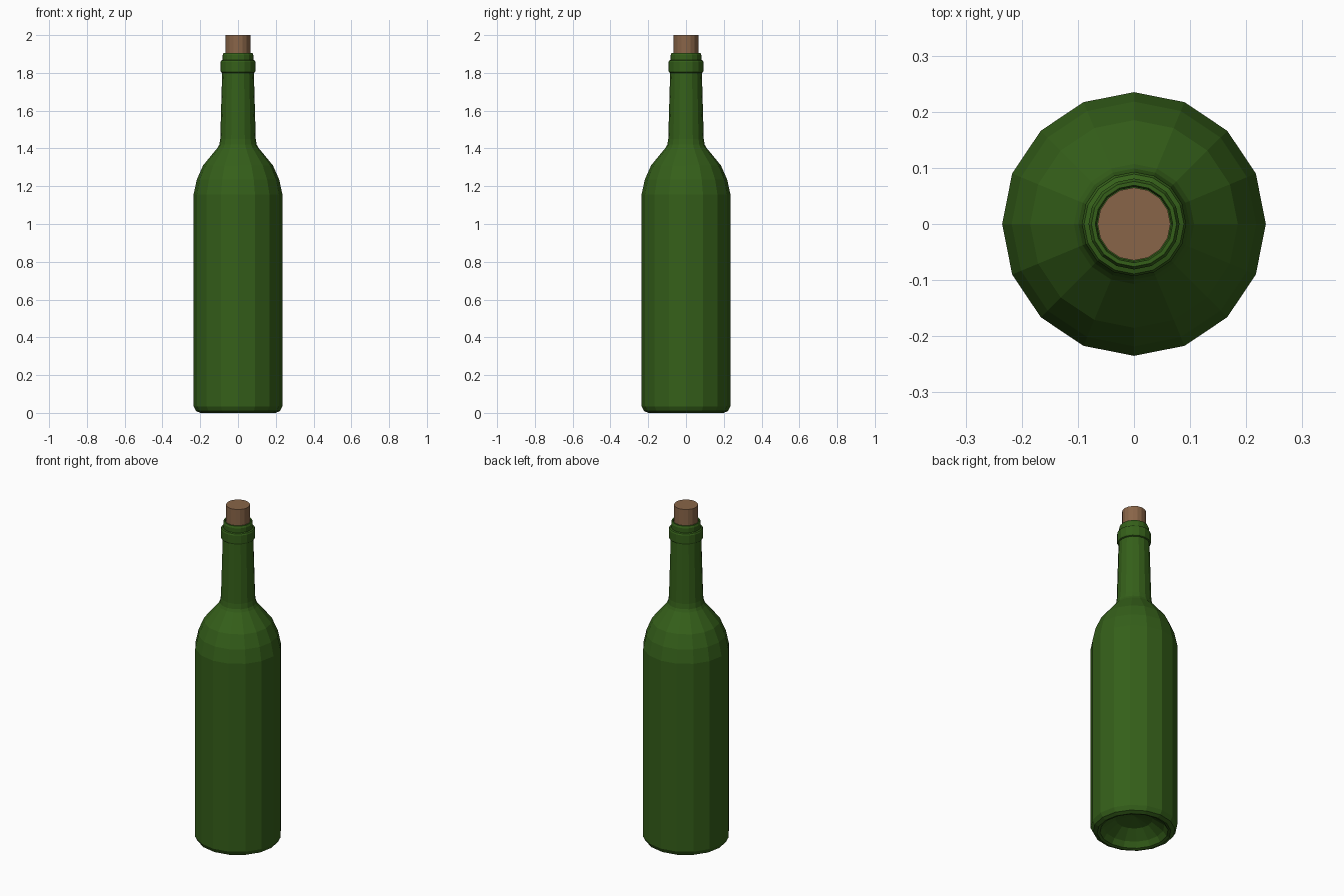
import bpy, bmesh
from math import cos, sin, pi

if "Cube" in bpy.data.objects:
    bpy.data.objects.remove(bpy.data.objects["Cube"])

SIDES = 16


def material(name, color):
    m = bpy.data.materials.new(name)
    m.diffuse_color = color
    m.use_nodes = True
    m.node_tree.nodes["Principled BSDF"].inputs["Base Color"].default_value = m.diffuse_color
    return m


def lathe(name, profile, mat):
    """Revolve (radius, z) points around z; radius 0 makes a pole."""
    bm = bmesh.new()
    rings = []
    for r, z in profile:
        if r == 0:
            rings.append([bm.verts.new((0, 0, z))] * SIDES)
        else:
            rings.append([bm.verts.new((r * cos(2 * pi * i / SIDES),
                                        r * sin(2 * pi * i / SIDES), z))
                          for i in range(SIDES)])
    for a, b in zip(rings, rings[1:]):
        for i in range(SIDES):
            j = (i + 1) % SIDES
            bm.faces.new(dict.fromkeys((a[i], a[j], b[j], b[i])))
    bmesh.ops.recalc_face_normals(bm, faces=bm.faces)
    me = bpy.data.meshes.new(name)
    bm.to_mesh(me)
    bm.free()
    me.materials.append(mat)
    ob = bpy.data.objects.new(name, me)
    bpy.context.collection.objects.link(ob)
    return ob


glass = material("green_glass", (0.035, 0.115, 0.01, 1))
cork = material("cork", (0.25, 0.13, 0.065, 1))

# Glass bottle: punt, base, body, shoulder, neck, collar, lip, mouth
lathe("bottle", [
    (0, 0.10), (0.10, 0.08), (0.165, 0.035), (0.185, 0.005), (0.20, 0.0),
    (0.222, 0.01), (0.235, 0.035),
    (0.235, 1.157), (0.218, 1.235), (0.185, 1.31), (0.107, 1.405),
    (0.099, 1.42), (0.094, 1.45),
    (0.084, 1.80), (0.09, 1.803), (0.093, 1.81), (0.093, 1.857), (0.089, 1.865),
    (0.081, 1.868), (0.081, 1.895), (0.076, 1.906), (0.069, 1.906),
    (0.066, 1.895), (0.066, 1.80), (0, 1.80)], glass)

# Cork stopper
lathe("stopper", [(0, 1.81), (0.065, 1.81), (0.065, 2.0), (0, 2.0)], cork)
